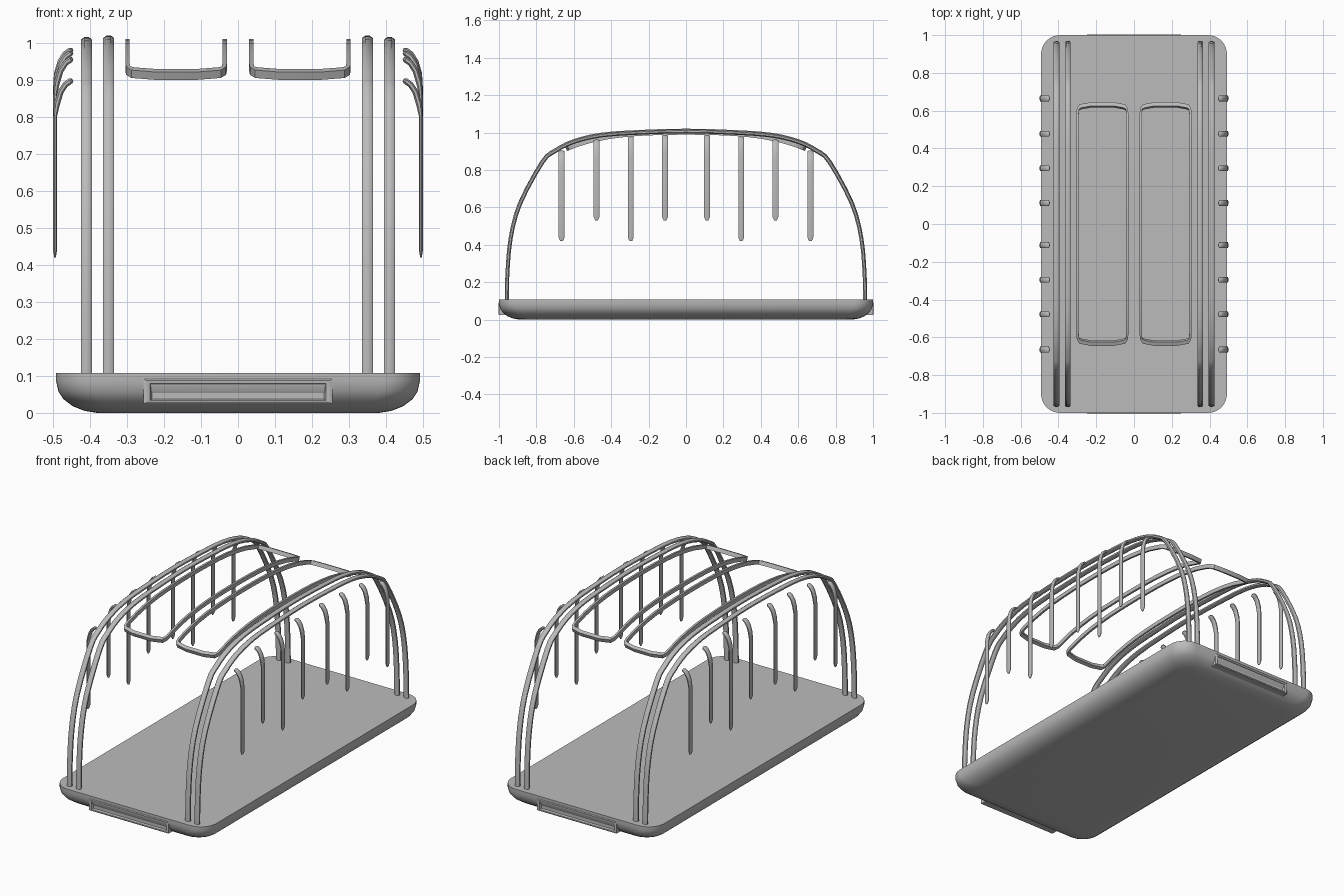
import bpy, bmesh, math
from mathutils import Vector

if "Cube" in bpy.data.objects:
    bpy.data.objects.remove(bpy.data.objects["Cube"], do_unlink=True)

grey = bpy.data.materials.new("mid_grey")
grey.use_nodes = True
COLOUR = (0.5, 0.5, 0.5, 1)
grey.diffuse_color = COLOUR
grey.node_tree.nodes["Principled BSDF"].inputs["Base Color"].default_value = COLOUR

X, Y = Vector((1, 0, 0)), Vector((0, 1, 0))


def finish(name, bm, angle=40):
    bmesh.ops.recalc_face_normals(bm, faces=bm.faces)
    mesh = bpy.data.meshes.new(name)
    bm.to_mesh(mesh)
    bm.free()
    mesh.materials.append(grey)
    ob = bpy.data.objects.new(name, mesh)
    bpy.context.collection.objects.link(ob)
    bpy.ops.object.select_all(action='DESELECT')
    ob.select_set(True)
    bpy.context.view_layer.objects.active = ob
    bpy.ops.object.shade_smooth_by_angle(angle=math.radians(angle))
    return ob


def loft(bm, rings, closed=False):
    """Skin a list of equal-length point rings."""
    rows = [[bm.verts.new(p) for p in ring] for ring in rings]
    n = len(rows[0])
    pairs = list(zip(rows, rows[1:])) + ([(rows[-1], rows[0])] if closed else [])
    for a, b in pairs:
        for i in range(n):
            j = (i + 1) % n
            bm.faces.new((a[i], a[j], b[j], b[i]))
    if not closed:
        bm.faces.new(rows[0])
        bm.faces.new(rows[-1])


def sweep(name, path, section, up, size, closed=False):
    """Sweep a section (side, up offsets) along a path."""
    rings, n = [], len(path)
    for i, p in enumerate(path):
        a = path[i - 1] if closed or i > 0 else p
        b = path[(i + 1) % n] if closed or i < n - 1 else p
        t = (b - a).normalized()
        u = up(p, t).normalized()
        s = t.cross(u).normalized()
        w, h = size(i, p)
        rings.append([p + s * (w * c) + u * (h * d) for c, d in section])
    bm = bmesh.new()
    loft(bm, rings, closed)
    return finish(name, bm)


def smooth_path(pts, steps=4):
    """Catmull-Rom interpolation through a few points."""
    pts = [Vector(p) for p in pts]
    q = [pts[0] * 2 - pts[1]] + pts + [pts[-1] * 2 - pts[-2]]
    out = []
    for i in range(1, len(q) - 2):
        a, b, c, d = q[i - 1:i + 3]
        for k in range(steps):
            t = k / steps
            out.append(0.5 * (2 * b + (c - a) * t + (2 * a - 5 * b + 4 * c - d) * t * t
                              + (3 * b - a - 3 * c + d) * t ** 3))
    return out + [pts[-1]]


ROUND = [(math.cos(math.pi * k / 4 + math.pi / 8) / 1.848,
          math.sin(math.pi * k / 4 + math.pi / 8) / 1.848) for k in range(8)]
BOX = [(-.5, -.5), (.5, -.5), (.5, .5), (-.5, .5)]


# Tray: rounded rectangle rings, tucked in towards the underside
def rounded_rect(hx, hy, r, z, steps=8):
    ring = []
    for q, (sx, sy) in enumerate([(1, 1), (-1, 1), (-1, -1), (1, -1)]):
        for k in range(steps + 1):
            a = math.pi / 2 * (q + k / steps)
            ring.append((sx * (hx - r) + r * math.cos(a), sy * (hy - r) + r * math.sin(a), z))
    return ring


bm = bmesh.new()
loft(bm, [rounded_rect(.492 - d, 1 - d, .1, z) for d, z in
          [(.11, 0), (.075, .006), (.045, .018), (.02, .037), (.006, .058), (0, .085), (0, .108)]])
finish("tray", bm)

# Framed recess on each end of the tray
for s, side in ((-1, "front"), (1, "back")):
    bm = bmesh.new()
    rings = []
    for hx, z0, z1, y in [(.255, .024, .092, .95), (.255, .024, .092, 1.0), (.247, .029, .087, 1.003),
                          (.238, .033, .079, 1.001), (.233, .037, .076, .991)]:
        rings.append([(-hx, s * y, z0), (hx, s * y, z0), (hx, s * y, z1), (-hx, s * y, z1)])
    loft(bm, rings)
    finish(side + "_end_panel", bm, 20)

# Four arched rails
half = [(.958, .1), (.955, .24), (.938, .43), (.888, .617), (.768, .84), (.70, .90), (.60, .95),
        (.45, .985), (.23, 1.0), (0, 1.006)]
arch = [(0, -y, z) for y, z in half] + [(0, y, z) for y, z in half[-2::-1]]
for s, side in ((1, "left"), (-1, "right")):
    for x, dz, which in ((.35, .004, "inner"), (.41, 0, "outer")):
        path = [p + Vector((s * x, 0, dz)) for p in smooth_path(arch, 3)]
        sweep(f"{side}_{which}_rail", path, ROUND, lambda p, t: X.cross(t), lambda i, p: (.03, .021))


# Two curved roof frames that follow the arch
def roof_z(y):
    return 1.0 - .08 * y * y - .33 * y ** 4


for s, side in ((1, "left"), (-1, "right")):
    end = [(.299, .58), (.297, .606), (.285, .62), (.225, .631), (.11, .631), (.05, .62), (.038, .606), (.036, .58)]
    inner_run = [(.036, .58 - 1.16 * k / 14) for k in range(1, 14)]
    loop = end + inner_run
    loop += [(.335 - x, -y) for x, y in loop]
    path = [Vector((s * x, y, roof_z(y))) for x, y in loop]
    sweep(side + "_roof_frame", path, BOX, lambda p, t: Vector((0, .16 * p.y + 1.32 * p.y ** 3, 1)),
          lambda i, p: (.021 if abs(p.y) > .61 else .012, .023), True)

# Hooked side ribs
hook = [(.495, .80), (.490, .835), (.480, .868), (.467, .888), (.453, .898)]
for s, side in ((1, "left"), (-1, "right")):
    for e in (-1, 1):
        for k, (y, low, lift) in enumerate([(.112, .53, .083), (.295, .42, .075),
                                            (.478, .53, .058), (.665, .42, 0)]):
            pts = [(.495, low), (.495, low + .018)] + [(x, z + lift) for x, z in hook] + [(.447, .901 + lift)]
            path = [Vector((s * x, e * y, z)) for x, z in pts]
            last = len(path) - 1

            def size(i, p):
                f = .45 if i in (0, last) else 1
                return .031 * f, (.010 if i < 3 else .016) * f
            sweep(f"{side}_{'back' if e > 0 else 'front'}_rib_{k + 1}", path, ROUND, lambda p, t: t.cross(Y), size)
